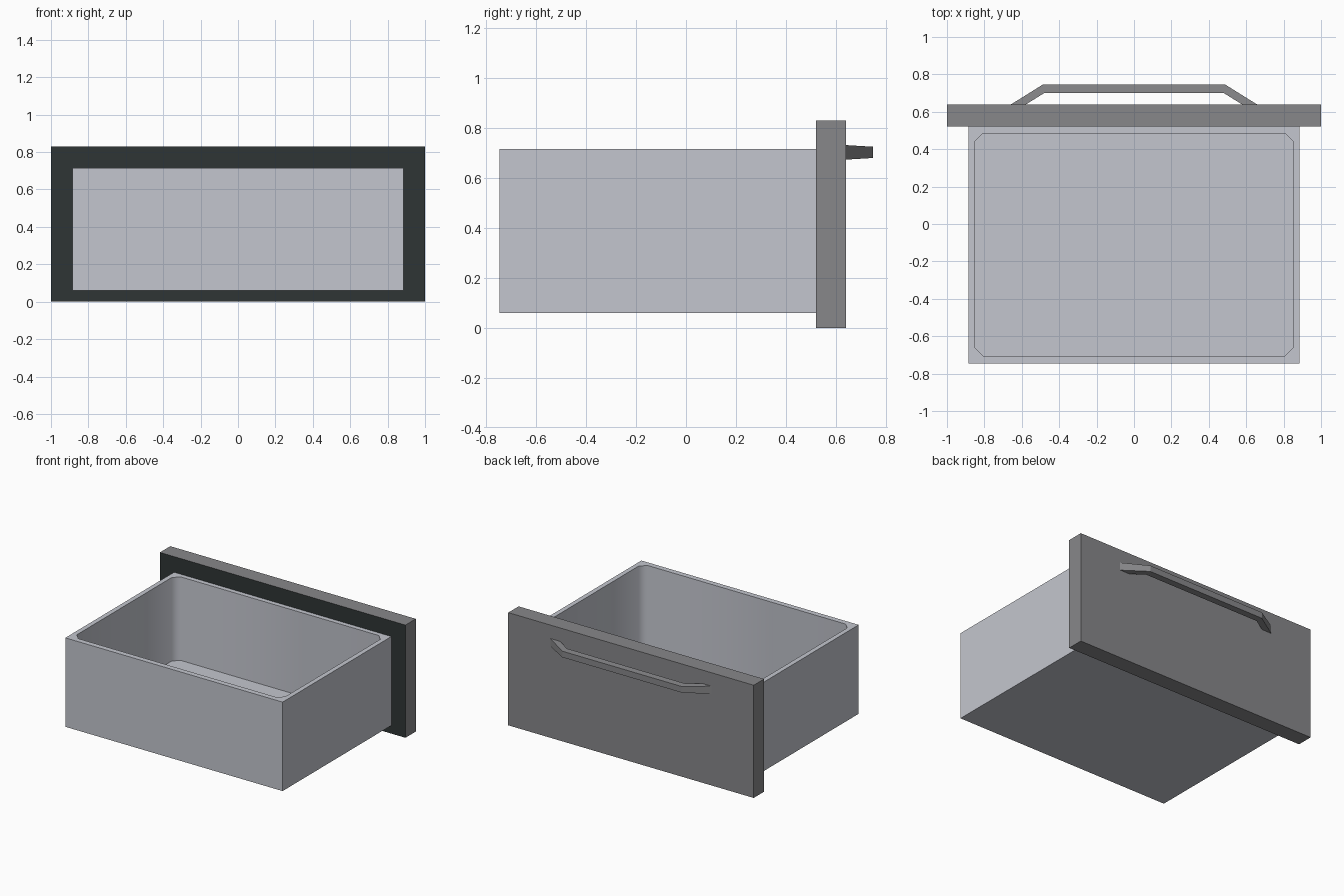
import bpy, bmesh, math

cube = bpy.data.objects.get("Cube")
if cube:
    bpy.data.objects.remove(cube, do_unlink=True)


def make_material(name, rgb):
    mat = bpy.data.materials.new(name)
    mat.use_nodes = True
    mat.diffuse_color = (*rgb, 1)
    mat.node_tree.nodes["Principled BSDF"].inputs["Base Color"].default_value = (*rgb, 1)
    return mat


PALE = make_material("pale_grey", (0.55, 0.565, 0.62))
GREY = make_material("mid_grey", (0.245, 0.245, 0.255))
DARK = make_material("dark_green_grey", (0.028, 0.036, 0.036))


def finish(name, bm, mats):
    bmesh.ops.recalc_face_normals(bm, faces=bm.faces)
    mesh = bpy.data.meshes.new(name)
    bm.to_mesh(mesh)
    bm.free()
    for mat in mats:
        mesh.materials.append(mat)
    obj = bpy.data.objects.new(name, mesh)
    bpy.context.collection.objects.link(obj)
    return obj


def ring(bm, outline, z):
    return [bm.verts.new((x, y, z)) for x, y in outline]


def walls(bm, low, high):
    n = len(low)
    for i in range(n):
        j = (i + 1) % n
        bm.faces.new((low[i], low[j], high[j], high[i]))


def rectangle(x, y0, y1):
    return [(-x, y0), (x, y0), (x, y1), (-x, y1)]


# Drawer tray: square outside, cavity with cut corners
Y0, Y1, BOTTOM, FLOOR, TOP = -0.745, 0.525, 0.06, 0.10, 0.715
CUT = 0.043
inner = []
for i, (x, y) in enumerate(rectangle(0.85, -0.705, 0.485)):
    sx, sy = math.copysign(CUT, x), math.copysign(CUT, y)
    pair = [(x, y - sy), (x - sx, y)]
    inner += pair if i % 2 == 0 else pair[::-1]

bm = bmesh.new()
out_low = ring(bm, rectangle(0.885, Y0, Y1), BOTTOM)
out_high = ring(bm, rectangle(0.885, Y0, Y1), TOP)
in_low, in_high = ring(bm, inner, FLOOR), ring(bm, inner, TOP)
walls(bm, out_low, out_high)
walls(bm, in_low, in_high)
bm.faces.new(out_low)
bm.faces.new(in_low)
for i in range(4):
    j = (i + 1) % 4
    bm.faces.new((out_high[i], out_high[j], in_high[2 * j], in_high[2 * i + 1]))
    bm.faces.new((out_high[i], in_high[2 * i + 1], in_high[2 * i]))
tray = finish("drawer_tray", bm, [PALE])
bpy.ops.object.select_all(action="DESELECT")
tray.select_set(True)
bpy.context.view_layer.objects.active = tray
bpy.ops.object.shade_smooth_by_angle(angle=math.radians(50))

# Face panel, dark on the side towards the tray
bm = bmesh.new()
panel_outline = rectangle(1.0, 0.52, 0.64)
low, high = ring(bm, panel_outline, 0), ring(bm, panel_outline, 0.83)
walls(bm, low, high)
bm.faces.new(low)
bm.faces.new(high)
bmesh.ops.recalc_face_normals(bm, faces=bm.faces)
for face in bm.faces:
    face.material_index = int(face.normal.y < -0.5)
finish("drawer_panel", bm, [GREY, DARK])

# Pull handle: bent bar that thins away from the panel
half = [(0.58, 0.638), (0.66, 0.638), (0.485, 0.747), ]
grip = (0.48, 0.70)
right_side = [grip] + half
outline = right_side + [(-x, y) for x, y in reversed(right_side)]
bm = bmesh.new()
low, high = ring(bm, outline, 0.702), ring(bm, outline, 0.702)
for verts, sign in ((low, -1), (high, 1)):
    for v in verts:
        v.co.z += sign * (0.029 - 0.06 * (v.co.y - 0.64))
walls(bm, low, high)
# Caps as strips: leg, bar, leg
for cap in (low, high):
    for strip in ((0, 1, 2, 3), (0, 3, 4, 7), (4, 5, 6, 7)):
        bm.faces.new([cap[k] for k in strip])
finish("pull_handle", bm, [GREY])
